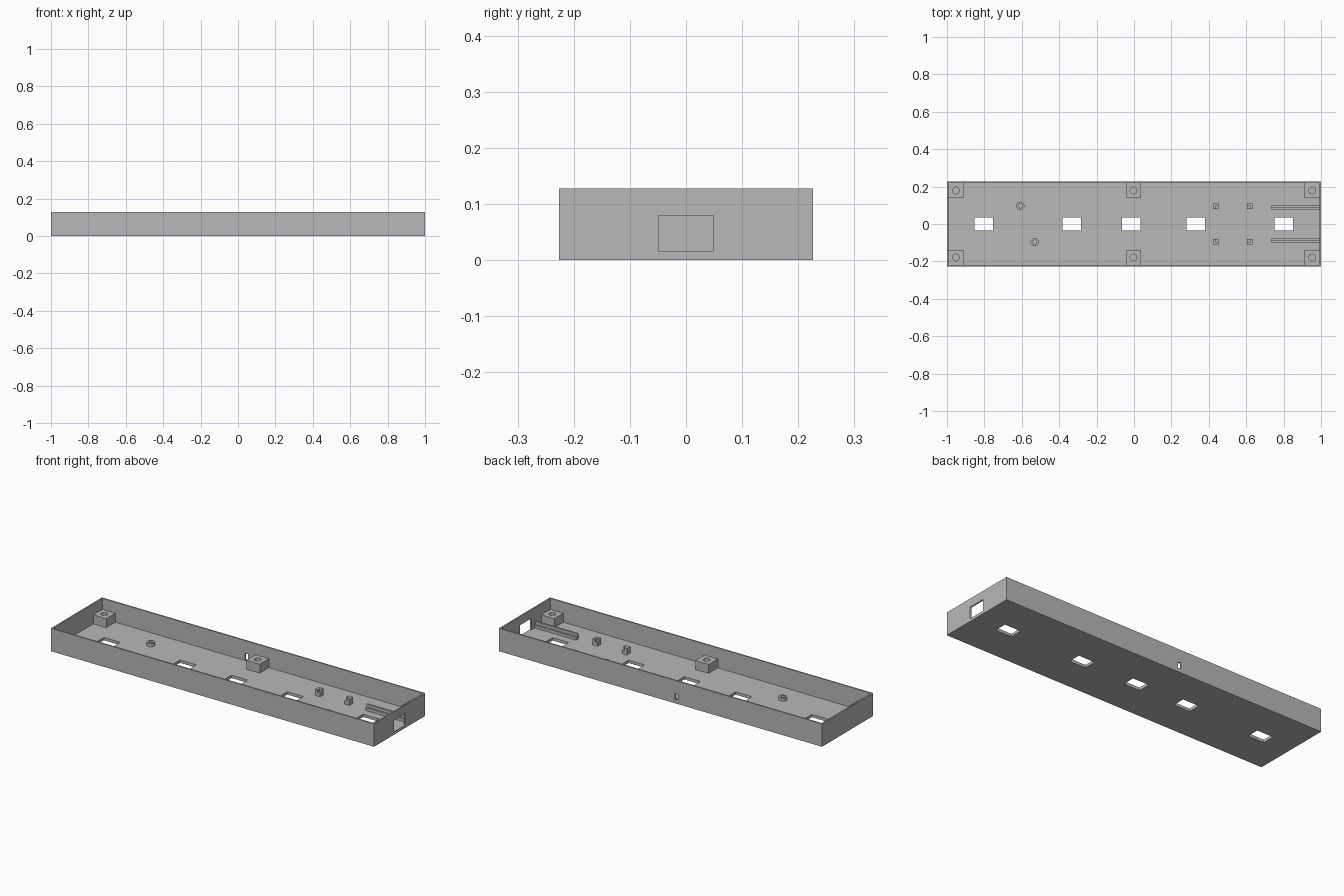
import bpy

cube = bpy.data.objects.get("Cube")
if cube:
    bpy.data.objects.remove(cube, do_unlink=True)

grey = bpy.data.materials.new("plain grey")
grey.use_nodes = True
colour = (0.48, 0.48, 0.48, 1)
grey.diffuse_color = colour
grey.node_tree.nodes["Principled BSDF"].inputs["Base Color"].default_value = colour

HALF_X, HALF_Y, HEIGHT = 1.0, 0.226, 0.128
WALL, FLOOR = 0.008, 0.016


def finish(obj, name):
    obj.name = name
    obj.data.materials.clear()
    obj.data.materials.append(grey)
    return obj


def box(name, x, y, z):
    """Box from (low, high) pairs on each axis."""
    bpy.ops.mesh.primitive_cube_add(size=1, location=[sum(p) / 2 for p in (x, y, z)])
    obj = bpy.context.object
    obj.scale = [p[1] - p[0] for p in (x, y, z)]
    bpy.ops.object.transform_apply(location=False, rotation=False, scale=True)
    return finish(obj, name)


def tube(name, x, y, radius, z):
    bpy.ops.mesh.primitive_cylinder_add(vertices=32, radius=radius, depth=z[1] - z[0],
                                        location=(x, y, sum(z) / 2))
    return finish(bpy.context.object, name)


def cut(obj, cutter):
    cutter.hide_render = True
    mod = obj.modifiers.new("cut", 'BOOLEAN')
    mod.operation, mod.solver, mod.object = 'DIFFERENCE', 'EXACT', cutter
    bpy.ops.object.select_all(action='DESELECT')
    bpy.context.view_layer.objects.active = obj
    obj.select_set(True)
    bpy.ops.object.modifier_apply(modifier=mod.name)
    bpy.data.objects.remove(cutter, do_unlink=True)


def smooth(obj):
    bpy.ops.object.select_all(action='DESELECT')
    bpy.context.view_layer.objects.active = obj
    obj.select_set(True)
    bpy.ops.object.shade_smooth_by_angle()


def span(centre, half):
    return (centre - half, centre + half)


# Open tray
tray = box("tray", (-HALF_X, HALF_X), (-HALF_Y, HALF_Y), (0, HEIGHT))
IN_X, IN_Y = HALF_X - WALL, HALF_Y - WALL
cut(tray, box("cavity", (-IN_X, IN_X), (-IN_Y, IN_Y), (FLOOR, 0.3)))

# Floor slots, end window and rear cable hole
for x in (-0.804, -0.333, -0.015, 0.33, 0.80):
    cut(tray, box("floor_slot", span(x, 0.05), span(0, 0.035), (-0.1, 0.05)))
cut(tray, box("end_window", (0.95, 1.1), span(0, 0.049), (FLOOR, 0.08)))
cut(tray, box("cable_hole", span(-0.1, 0.01), (0.2, 0.3), (0.022, 0.056)))

# Screw blocks along both long walls
POST_TOP = 0.066
for side, y in (("front", -0.179), ("back", 0.179)):
    for place, x in (("right", -0.953), ("middle", -0.003), ("left", 0.953)):
        post = box(f"screw_block_{side}_{place}", span(x, 0.041), span(y, 0.041),
                   (FLOOR, POST_TOP))
        cut(post, tube("screw_hole", x, y, 0.018, (FLOOR + 0.002, 0.1)))
        smooth(post)

# Round standoffs
for name, x, y in (("back", -0.608, 0.097), ("front", -0.531, -0.097)):
    standoff = tube(f"round_standoff_{name}", x, y, 0.022, (FLOOR, 0.033))
    cut(standoff, tube("standoff_hole", x, y, 0.011, (FLOOR + 0.002, 0.1)))
    smooth(standoff)

# Board corner supports, notched towards the board centre
for x, inward_x in ((0.437, 1), (0.619, -1)):
    for y in (-0.095, 0.095):
        support = box("board_support", span(x, 0.015), span(y, 0.015), (FLOOR, 0.052))
        inward_y = -1 if y > 0 else 1
        cut(support, box("notch", span(x + 0.02 * inward_x, 0.02),
                         span(y + 0.02 * inward_y, 0.02), (0.036, 0.1)))

# Stepped guide rails beside the end window
for side in (-1, 1):
    rail = box("guide_rail", (0.734, IN_X), span(0.088 * side, 0.01), (FLOOR, 0.048))
    cut(rail, box("rail_step", (0.7, 1.1), span(0.078 * side, 0.01), (0.032, 0.1)))
